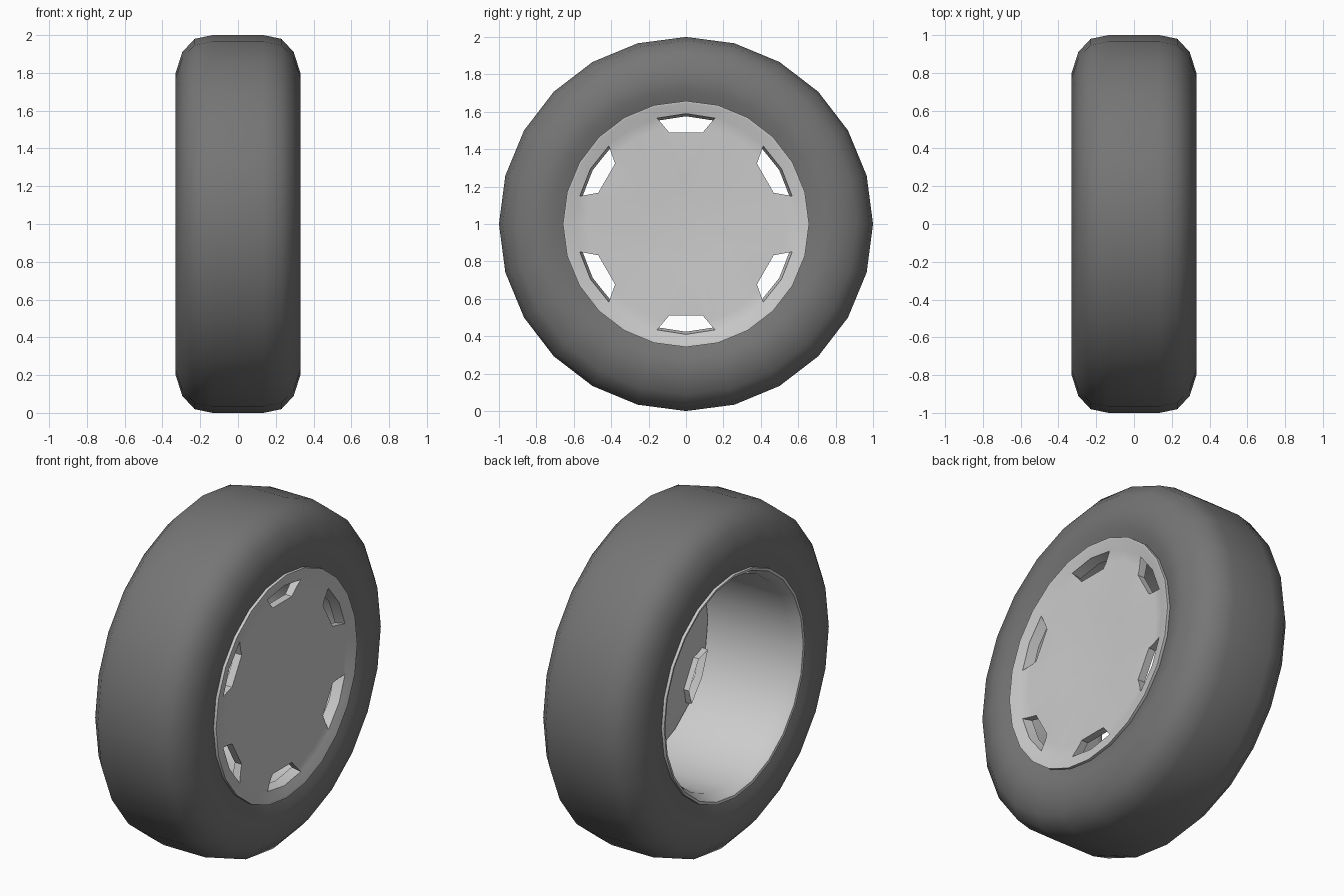
import bpy, bmesh, math
from mathutils import Vector

if "Cube" in bpy.data.objects:
    bpy.data.objects.remove(bpy.data.objects["Cube"])

SEG = 24


def activate(ob):
    bpy.ops.object.select_all(action='DESELECT')
    ob.select_set(True)
    bpy.context.view_layer.objects.active = ob


def shade(ob, angle):
    activate(ob)
    bpy.ops.object.shade_smooth_by_angle(angle=math.radians(angle))


def finish(bm, name, angle=32):
    bmesh.ops.remove_doubles(bm, verts=bm.verts, dist=1e-5)
    bmesh.ops.dissolve_degenerate(bm, edges=bm.edges, dist=1e-5)
    bmesh.ops.recalc_face_normals(bm, faces=bm.faces)
    me = bpy.data.meshes.new(name)
    bm.to_mesh(me)
    bm.free()
    ob = bpy.data.objects.new(name, me)
    bpy.context.collection.objects.link(ob)
    if angle:
        shade(ob, angle)
    return ob


def polar(x, r, a):
    # angle a is measured from straight up around the x axle
    return Vector((x, r * math.sin(a), 1 + r * math.cos(a)))


def revolve(name, profile, angle=32):
    # closed (x, radius) profile spun around the axle
    bm = bmesh.new()
    rings = [[bm.verts.new(polar(x, r, 2 * math.pi * i / SEG)) for x, r in profile]
             for i in range(SEG)]
    n = len(profile)
    for i in range(SEG):
        a, b = rings[i], rings[(i + 1) % SEG]
        for j in range(n):
            k = (j + 1) % n
            if profile[j][1] == 0 and profile[k][1] == 0:
                continue
            bm.faces.new((a[j], a[k], b[k], b[j]))
    return finish(bm, name, angle)


# tyre
half = [(0.135, 1.0), (0.23, 0.98), (0.295, 0.91), (0.33, 0.80), (0.323, 0.72), (0.296, 0.645)]
tyre = revolve("tyre", half + [(-x, r) for x, r in reversed(half)], 50)
mat = bpy.data.materials.new("rubber")
mat.diffuse_color = (0.18, 0.18, 0.18, 1)
mat.use_nodes = True
mat.node_tree.nodes["Principled BSDF"].inputs["Base Color"].default_value = mat.diffuse_color
tyre.data.materials.append(mat)

# rim barrel, open towards -x
revolve("rim_barrel", [(-0.27, 0.658), (-0.318, 0.658), (-0.315, 0.643), (-0.25, 0.61),
                       (0.285, 0.61), (0.285, 0.655)])

# wheel disc on the +x side, a thin shell with a thicker centre
disc = revolve("wheel_disc", [(0.27, 0.658), (0.318, 0.658), (0.318, 0.645), (0.302, 0.59),
                              (0.29, 0.53), (0.29, 0), (0.25, 0), (0.28, 0.26),
                              (0.28, 0.53), (0.291, 0.59), (0.291, 0.63)], 0)

# window outline as (radius, angle, disc surface x)
window = [(0.587, -15.3, 0.3), (0.59, 0, 0.3), (0.587, 15.3, 0.3),
          (0.498, 10.4, 0.29), (0.498, -10.4, 0.29)]


def outline(turn):
    return [(r, math.radians(a + turn), x) for r, a, x in window]


# cutters: six windows and a shallow hexagonal centre dent
bm = bmesh.new()
for k in range(6):
    pts = outline(60 * k)
    lo = [bm.verts.new(polar(0.1, r, a)) for r, a, x in pts]
    hi = [bm.verts.new(polar(0.4, r, a)) for r, a, x in pts]
    bm.faces.new(lo)
    bm.faces.new(hi)
    for i in range(5):
        j = (i + 1) % 5
        bm.faces.new((lo[i], lo[j], hi[j], hi[i]))
base = [bm.verts.new(polar(0.295, 0.288, math.radians(60 * i))) for i in range(6)]
tip = bm.verts.new((0.265, 0, 1))
bm.faces.new(base)
for i in range(6):
    bm.faces.new((base[i], base[(i + 1) % 6], tip))
cutter = finish(bm, "window_cutter", 0)
cutter.hide_render = True

mod = disc.modifiers.new("cut", 'BOOLEAN')
mod.operation = 'DIFFERENCE'
mod.solver = 'EXACT'
mod.object = cutter
activate(disc)
bpy.ops.object.modifier_apply(modifier=mod.name)
bpy.data.objects.remove(cutter)

# merge coplanar faces so the disc shades evenly
bm = bmesh.new()
bm.from_mesh(disc.data)
bmesh.ops.remove_doubles(bm, verts=bm.verts, dist=1e-4)
bm.to_mesh(disc.data)
bm.free()
shade(disc, 32)
weighted = disc.modifiers.new("even_shading", 'WEIGHTED_NORMAL')
weighted.keep_sharp = True

# window linings reaching inwards behind the disc
bm = bmesh.new()
for k in range(6):
    pts = outline(60 * k)
    front = [bm.verts.new(polar(x - 0.002, r, a)) for r, a, x in pts]
    back = [bm.verts.new(polar(0.245, r - (0.014 if r > 0.55 else 0), a)) for r, a, x in pts]
    for i in range(5):
        j = (i + 1) % 5
        bm.faces.new((front[i], front[j], back[j], back[i]))
finish(bm, "window_linings")
